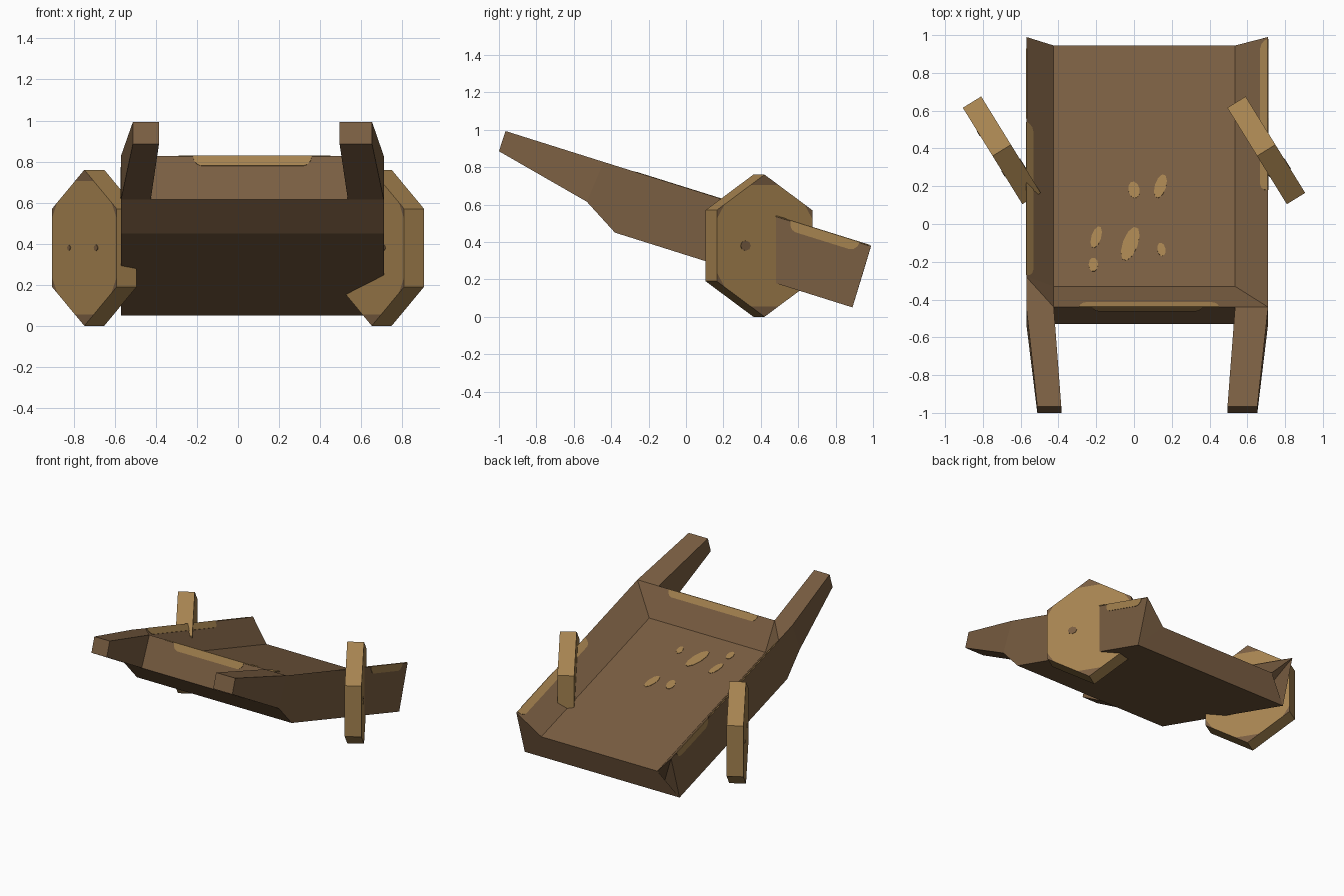
import bpy, bmesh, math
from mathutils import Vector

cube = bpy.data.objects.get("Cube")
if cube:
    bpy.data.objects.remove(cube, do_unlink=True)


def material(name, rgb):
    m = bpy.data.materials.new(name)
    m.use_nodes = True
    m.diffuse_color = (*rgb, 1)
    m.node_tree.nodes["Principled BSDF"].inputs["Base Color"].default_value = (*rgb, 1)
    return m


brown = material("dark_wood", (0.195, 0.112, 0.054))
tan = material("light_wood", (0.381, 0.227, 0.080))


def finish(name, bm, mats):
    bmesh.ops.recalc_face_normals(bm, faces=bm.faces)
    me = bpy.data.meshes.new(name)
    bm.to_mesh(me)
    bm.free()
    for m in mats:
        me.materials.append(m)
    ob = bpy.data.objects.new(name, me)
    bpy.context.collection.objects.link(ob)
    return ob


def solid(name, points, faces, mat):
    """Closed solid from named corner points."""
    bm = bmesh.new()
    v = {k: bm.verts.new(p) for k, p in points.items()}
    for f in faces:
        bm.faces.new([v[k] for k in f.split()])
    return finish(name, bm, [mat])


def slab(name, pts, normal, mat, half=0.003):
    """Thin plate around a flat outline."""
    bm = bmesh.new()
    off = normal.normalized() * half
    low = [bm.verts.new(p - off) for p in pts]
    high = [bm.verts.new(p + off) for p in pts]
    bm.faces.new(low)
    bm.faces.new(high)
    n = len(pts)
    for i in range(n):
        j = (i + 1) % n
        bm.faces.new([low[i], low[j], high[j], high[i]])
    return finish(name, bm, [mat])


def rim_z(y):
    return 0.38 + (0.99 - y) * 0.313


def floor_z(y):
    return 0.23 + (0.945 - y) * 0.314


# Tilted tray: l / r are the low and high x sides
XL, XR, IL, IR = -0.57, 0.71, -0.425, 0.535
FRONT, BACK = -0.44, 0.99
pts = {}
for s, xo, xi in (("l", XL, IL), ("r", XR, IR)):
    pts["keel" + s] = (xo, -0.38, 0.45)
    pts["tail" + s] = (xo, 0.89, 0.05)
    pts["nose" + s] = (xo, -0.53, 0.615)
    pts["rim" + s] = (xo, FRONT, rim_z(FRONT))
    pts["end" + s] = (xo, BACK, rim_z(BACK))
    pts["ff" + s] = (xi, -0.33, floor_z(-0.33))
    pts["fb" + s] = (xi, 0.945, floor_z(0.945))
pts["cut"] = (XL, -0.28, rim_z(-0.28))
pts["corner"] = (IL, FRONT, rim_z(FRONT))
pts["dent"] = (-0.43, 0.87, 0.12)
solid("tray", pts, [
    "keell keelr tailr taill", "nosel noser keelr keell",
    "riml corner rimr noser nosel",
    "riml nosel keell taill endl cut", "rimr noser keelr tailr endr",
    "riml cut corner", "cut endl fbl ffl", "cut ffl corner",
    "rimr endr fbr ffr", "corner rimr ffr ffl", "ffl ffr fbr fbl",
    "taill tailr fbr fbl", "endr tailr fbr",
    "endl taill dent", "endl dent fbl", "fbl dent taill"], brown)

# Tapered handles
for name, (a, b), (c, d) in (("right_handle", (XL, IL), (-0.512, -0.385)),
                             ("left_handle", (IR, XR), (0.495, 0.653))):
    p = {}
    for s, x0, x1 in (("a", a, c), ("b", b, d)):
        p["t" + s] = (x0, FRONT, rim_z(FRONT))
        p["u" + s] = (x0, -0.53, 0.615)
        p["T" + s] = (x1, -0.965, 0.993)
        p["U" + s] = (x1, -1.0, 0.885)
    solid(name, p, ["ta tb ub ua", "Ta Tb Ub Ua", "ta tb Tb Ta",
                    "ua ub Ub Ua", "ta ua Ua Ta", "tb ub Ub Tb"], brown)


# Worn strips along the rim
def strip(name, a, b, inward):
    a, b, inward = Vector(a), Vector(b), Vector(inward)
    d = (b - a).normalized() * inward.length
    outline = [a, b, b + inward * 0.5 - d * 0.12, b + inward * 0.85 - d * 0.4,
               b + inward - d * 0.8, a + inward + d * 0.8,
               a + inward * 0.85 + d * 0.4, a + inward * 0.5 + d * 0.12]
    slab(name, outline, d.cross(inward), tan)


def on_rim(x, y):
    return (x, y, rim_z(y))


strip("front_outer_wear", on_rim(-0.22, FRONT), on_rim(0.36, FRONT), (0, -0.021, -0.049))
strip("front_inner_wear", on_rim(-0.29, FRONT), on_rim(0.45, FRONT), (0, 0.024, -0.043))
strip("right_inner_wear", on_rim(XL, -0.27), on_rim(XL, 0.54), (0.035, -0.011, -0.036))
strip("left_inner_wear", on_rim(XR, 0.18), on_rim(XR, 0.98), (-0.04, -0.01, -0.034))
for side, x in (("right", XL), ("left", XR)):
    strip(side + "_outer_wear", on_rim(x, 0.56), on_rim(x, 0.93), (0, -0.016, -0.05))

# Worn spots on the floor: centre, half sizes, lean
spots = [(0.0, 0.18, 0.03, 0.045, 0.2), (0.14, 0.2, 0.03, 0.065, -0.3),
         (-0.2, -0.07, 0.026, 0.06, -0.3), (-0.02, -0.105, 0.04, 0.095, -0.35),
         (0.145, -0.135, 0.022, 0.036, 0.2), (-0.215, -0.215, 0.025, 0.037, 0)]
for i, (cx, cy, rx, ry, lean) in enumerate(spots):
    outline = []
    for k in range(10):
        t = math.tau * k / 10
        px, py = rx * math.cos(t), ry * math.sin(t)
        x = cx + px * math.cos(lean) - py * math.sin(lean)
        y = cy + px * math.sin(lean) + py * math.cos(lean)
        outline.append(Vector((x, y, floor_z(y))))
    slab(f"floor_spot_{i + 1}", outline, Vector((0, 0.3, 1)), tan)

# Six-sided wheels, both turned the same way
axle = Vector((0.85, 0.525, 0)).normalized()
along = Vector((axle.y, -axle.x, 0))
up = Vector((0, 0, 1))
HALF = 0.057
hexagon = [(0, 0.38), (0.3, 0.19), (0.3, -0.19), (0, -0.38), (-0.3, -0.19), (-0.3, 0.19)]
for side, cx in (("right", -0.70), ("left", 0.70)):
    mid = Vector((cx, 0.39, 0.38))
    bm = bmesh.new()
    ring = [bm.verts.new(mid + along * u + up * w - axle * HALF) for u, w in hexagon]
    face = bm.faces.new(ring)
    ext = bmesh.ops.extrude_face_region(bm, geom=[face])
    moved = [g for g in ext["geom"] if isinstance(g, bmesh.types.BMVert)]
    bmesh.ops.translate(bm, verts=moved, vec=axle * HALF * 2)
    # Worn corners cut out of the two flat sides
    cuts = []
    for u, w in hexagon:
        c = along * u + up * w
        n = c.normalized()
        dist = c.length - (0.055 if u == 0 else 0.025)
        cuts.append((n, dist))
        bmesh.ops.bisect_plane(bm, geom=bm.verts[:] + bm.edges[:] + bm.faces[:],
                               plane_co=mid + n * dist, plane_no=n)
    bm.normal_update()
    for f in bm.faces:
        c = f.calc_center_median() - mid
        if abs(f.normal.dot(axle)) > 0.9 and any(c.dot(n) > d for n, d in cuts):
            f.material_index = 1
    finish(side + "_wheel", bm, [tan, brown])
    # Nail marks
    for i, (u, s, r) in enumerate(((-0.14, -1, 0.015), (0.11, -1, 0.018), (0.12, 1, 0.032))):
        o = mid + along * u + axle * s * HALF
        outline = [o + (along * math.cos(t) + up * math.sin(t) * 0.85) * r
                   for t in (math.tau * k / 8 for k in range(8))]
        slab(f"{side}_wheel_mark_{i + 1}", outline, axle, brown)
